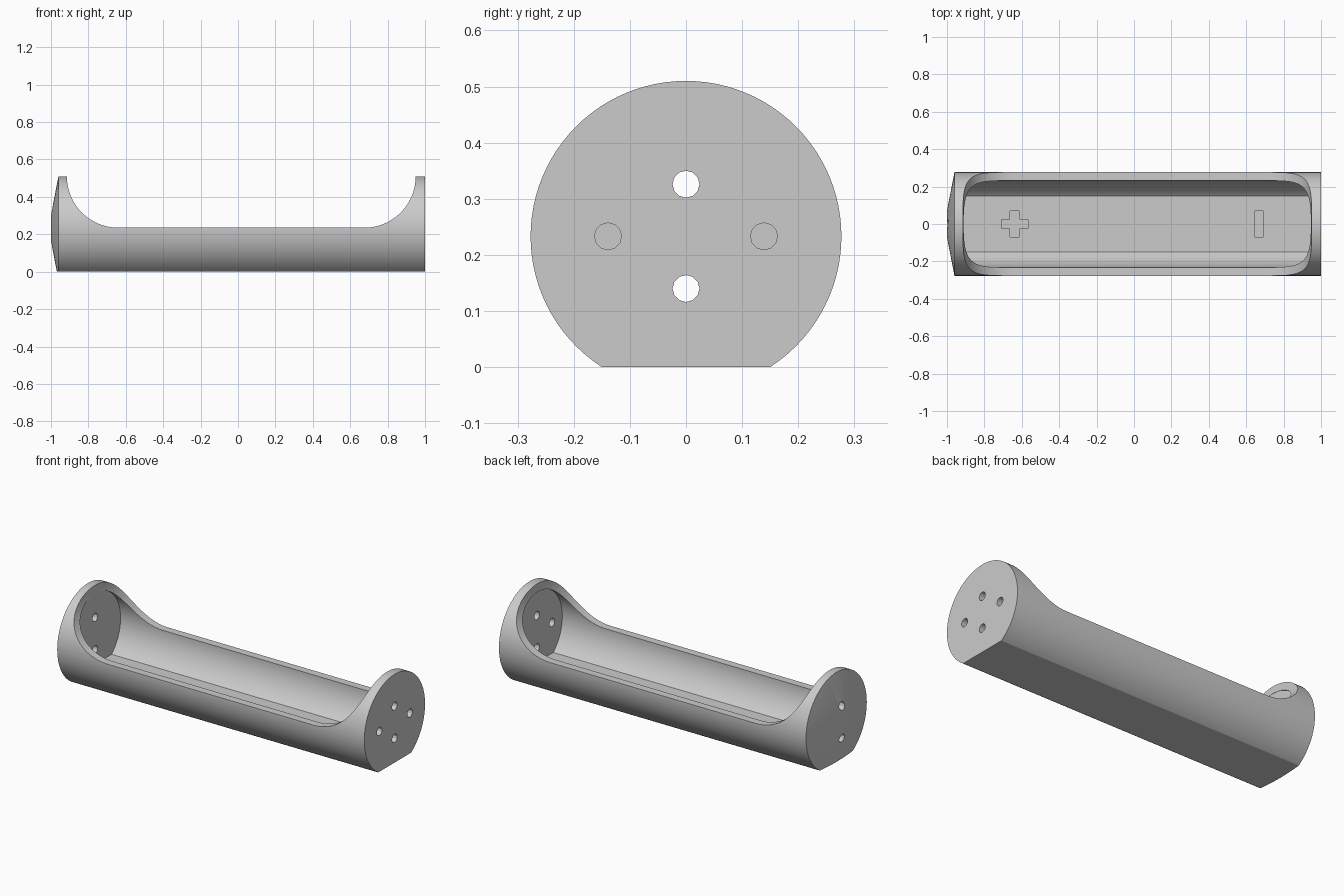
import bpy, bmesh
from math import cos, sin, pi, radians
from mathutils import Vector

cube = bpy.data.objects.get("Cube")
if cube:
    bpy.data.objects.remove(cube, do_unlink=True)

AXIS_Z = 0.233      # height of the tube axis
OUTER, INNER = 0.277, 0.232
END_L, END_R = -0.912, 0.952   # inner faces of the end walls
FLOOR = 0.056

grey = bpy.data.materials.new("light_grey_plastic")
grey.use_nodes = True
colour = (0.6, 0.6, 0.6, 1)
grey.diffuse_color = colour
grey.node_tree.nodes["Principled BSDF"].inputs["Base Color"].default_value = colour


def loft(name, rings):
    """Closed solid skinned through rings of equal point count."""
    bm = bmesh.new()
    loops = [[bm.verts.new(p) for p in ring] for ring in rings]
    n = len(loops[0])
    for a, b in zip(loops, loops[1:]):
        for i in range(n):
            j = (i + 1) % n
            bm.faces.new((a[i], a[j], b[j], b[i]))
    bm.faces.new(loops[0])
    bm.faces.new(loops[-1])
    bmesh.ops.recalc_face_normals(bm, faces=bm.faces)
    mesh = bpy.data.meshes.new(name)
    bm.to_mesh(mesh)
    bm.free()
    mesh.materials.append(grey)
    obj = bpy.data.objects.new(name, mesh)
    bpy.context.collection.objects.link(obj)
    return obj


def circle(x, r, n, y=0, z=AXIS_Z):
    return [Vector((x, y + r * cos(2 * pi * i / n), z + r * sin(2 * pi * i / n)))
            for i in range(n)]


def box(name, x0, x1, y0, y1, z0, z1):
    return loft(name, [[(x0, y0, z), (x1, y0, z), (x1, y1, z), (x0, y1, z)]
                       for z in (z0, z1)])


def carve(target, cutter):
    """Subtract the cutter from the target and discard it."""
    mod = target.modifiers.new("cut", "BOOLEAN")
    mod.operation = "DIFFERENCE"
    mod.solver = "EXACT"
    mod.object = cutter
    bpy.context.view_layer.objects.active = target
    bpy.ops.object.modifier_apply(modifier=mod.name)
    bpy.data.objects.remove(cutter, do_unlink=True)


# Tube with a shallow conical left end, flattened underneath
holder = loft("battery_holder", [circle(-1, 0.07, 96), circle(-0.96, OUTER, 96),
                                 circle(1, OUTER, 96)])
carve(holder, box("base_cutter", -2, 2, -1, 1, -1, 0))

# Round cavity with a flat floor
cavity = loft("cavity_cutter", [circle(END_L, INNER, 96), circle(END_R, INNER, 96)])
carve(cavity, box("floor_cutter", -2, 2, -1, 1, -1, FLOOR))
carve(holder, cavity)

# Open top with large rounded corners
R, rim, steps = 0.275, 0.235, 20
left, right = END_L - 0.003, END_R - 0.002
profile = [(left, 0.7)]
profile += [(left + R - R * cos(t), rim + R - R * sin(t))
            for t in (pi / 2 * i / steps for i in range(steps + 1))]
profile += [(right - R + R * sin(t), rim + R - R * cos(t))
            for t in (pi / 2 * i / steps for i in range(steps + 1))]
profile += [(right, 0.7)]
carve(holder, loft("opening_cutter", [[(x, y, z) for x, z in profile] for y in (-1, 1)]))

# Wire holes: a vertical pair in both ends, a side pair in the right end only
for side in (-1, 1):
    dz = side * 0.093
    carve(holder, loft("hole_cutter", [circle(x, 0.024, 12, 0, AXIS_Z + dz)
                                       for x in (-1.2, 1.2)]))
    carve(holder, loft("hole_cutter", [circle(x, 0.024, 12, side * 0.139)
                                       for x in (0.8, 1.2)]))

# Shallow polarity marks in the floor
a, b = 0.07, 0.025
plus = [(b, a), (b, b), (a, b), (a, -b), (b, -b), (b, -a),
        (-b, -a), (-b, -b), (-a, -b), (-a, b), (-b, b), (-b, a)]
carve(holder, loft("plus_cutter", [[(x - 0.638, y, z) for x, y in plus]
                                   for z in (FLOOR - 0.01, FLOOR + 0.02)]))
carve(holder, box("minus_cutter", 0.645, 0.693, -a, a, FLOOR - 0.01, FLOOR + 0.02))

# Smooth curves, crisp edges
bpy.ops.object.select_all(action="DESELECT")
holder.select_set(True)
bpy.context.view_layer.objects.active = holder
bpy.ops.object.shade_smooth_by_angle(angle=radians(25))
